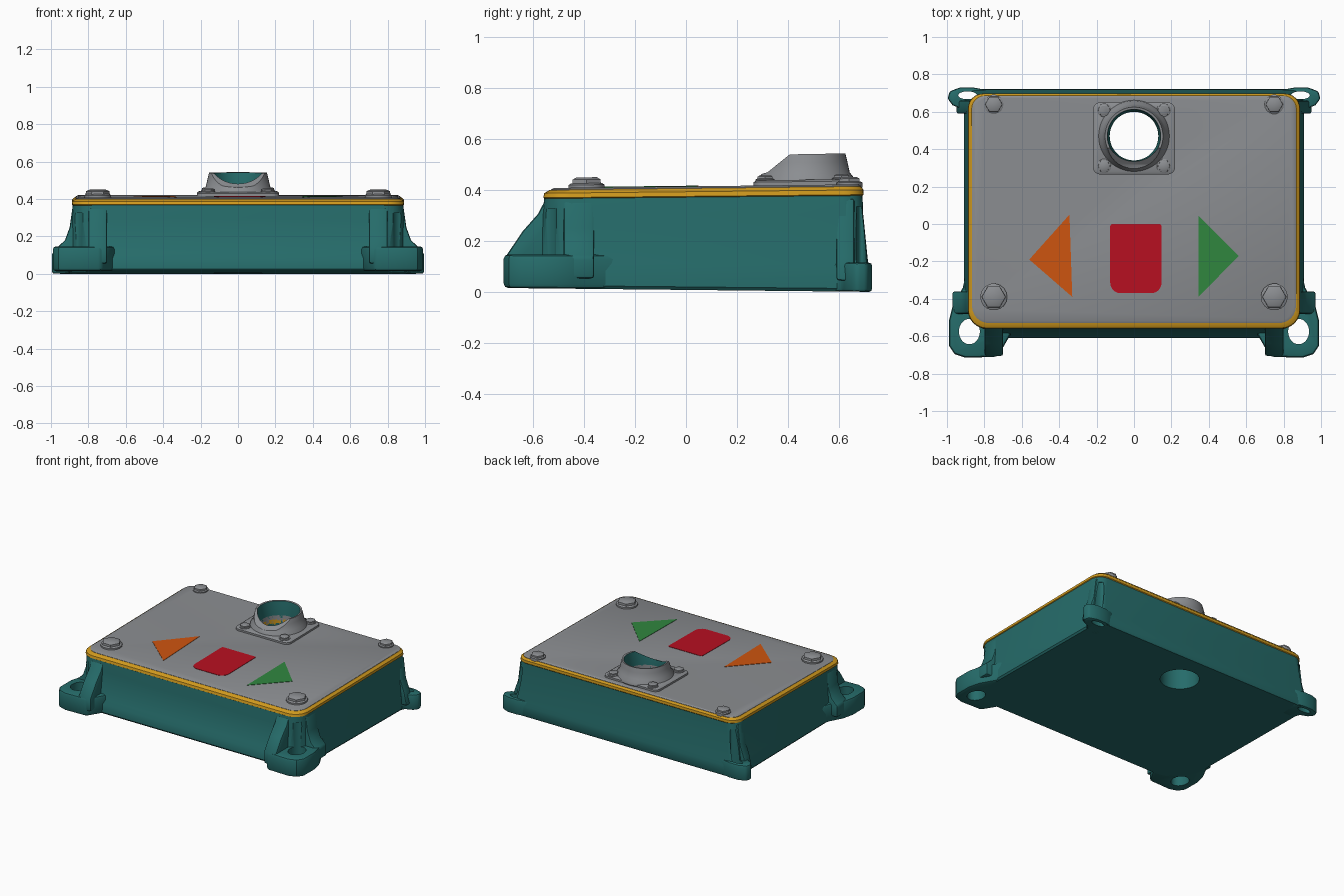
import bpy, bmesh
from math import sin, cos, pi, radians
from mathutils import Vector

cube = bpy.data.objects.get("Cube")
if cube:
    bpy.data.objects.remove(cube, do_unlink=True)


def material(name, rgb):
    m = bpy.data.materials.new(name)
    m.use_nodes = True
    m.diffuse_color = (*rgb, 1)
    bsdf = m.node_tree.nodes["Principled BSDF"]
    bsdf.inputs["Base Color"].default_value = (*rgb, 1)
    bsdf.inputs["Roughness"].default_value = 0.6
    return m


TEAL = material("teal", (0.019, 0.15, 0.145))
GREY = material("grey", (0.26, 0.27, 0.285))
YELLOW = material("amber yellow", (0.65, 0.33, 0.013))
ORANGE = material("orange", (0.62, 0.09, 0.005))
RED = material("red", (0.48, 0.005, 0.015))
GREEN = material("green", (0.03, 0.24, 0.05))
parts = []


def rect(x, y0, y1, rf, rb, cx=0, n=6):
    """Rounded rectangle outline with separate front and back corner radii."""
    pts = []
    corners = [(x, y1, rb, 0), (-x, y1, rb, 1), (-x, y0, rf, 2), (x, y0, rf, 3)]
    for px, py, r, q in corners:
        ox = px - r if px > 0 else px + r
        oy = py - r if py == y1 else py + r
        for i in range(n + 1):
            a = (q + i / n) * pi / 2
            pts.append((cx + ox + r * cos(a), oy + r * sin(a)))
    return pts


def oval(cx, cy, rx, ry=None, n=32):
    ry = ry or rx
    return [(cx + rx * cos(2 * pi * i / n), cy + ry * sin(2 * pi * i / n)) for i in range(n)]


def loft(name, sections, mat, closed=False):
    """Skin a stack of (z, outline) sections; closed joins last to first."""
    bm = bmesh.new()
    rings = [[bm.verts.new((x, y, z)) for x, y in pts] for z, pts in sections]
    pairs = list(zip(rings, rings[1:]))
    if closed:
        pairs.append((rings[-1], rings[0]))
    else:
        bm.faces.new(rings[0])
        bm.faces.new(rings[-1])
    for a, b in pairs:
        for i in range(len(a)):
            j = (i + 1) % len(a)
            bm.faces.new((a[i], a[j], b[j], b[i]))
    return finish(name, bm, mat)


def finish(name, bm, mat):
    bmesh.ops.recalc_face_normals(bm, faces=bm.faces[:])
    me = bpy.data.meshes.new(name)
    bm.to_mesh(me)
    bm.free()
    ob = bpy.data.objects.new(name, me)
    bpy.context.collection.objects.link(ob)
    if mat:
        me.materials.append(mat)
        parts.append(ob)
    return ob


def prism(name, outline, axis, lo, hi, mat):
    """Extrude an outline along x or y."""
    bm = bmesh.new()
    place = (lambda a, b, t: (t, a, b)) if axis == "x" else (lambda a, b, t: (a, t, b))
    vs = [bm.verts.new(place(a, b, lo)) for a, b in outline]
    face = bm.faces.new(vs)
    new = bmesh.ops.extrude_face_region(bm, geom=[face])["geom"]
    shift = Vector(place(0, 0, hi - lo))
    bmesh.ops.translate(bm, vec=shift, verts=[g for g in new if isinstance(g, bmesh.types.BMVert)])
    return finish(name, bm, mat)


def apply_mod(ob, kind, **settings):
    mod = ob.modifiers.new(kind.lower(), kind)
    for key, value in settings.items():
        setattr(mod, key, value)
    bpy.context.view_layer.objects.active = ob
    bpy.ops.object.modifier_apply(modifier=mod.name)


def bevel(ob, width, segments=2):
    apply_mod(ob, "BEVEL", width=width, segments=segments, limit_method="ANGLE", angle_limit=radians(40))


def cut(ob, *cutters):
    for c in cutters:
        apply_mod(ob, "BOOLEAN", operation="DIFFERENCE", solver="EXACT", object=c)


# Cutters: central bore and the four mounting holes
HOLE_Y = 0.47
bore = loft("bore_cutter", [(z, oval(0, HOLE_Y, 0.13, n=48)) for z in (-0.1, 0.6)], None)
front_holes, back_holes = {}, {}
for s in (-1, 1):
    front_holes[s] = loft("front_hole_cutter", [(z, oval(s * 0.88, -0.575, 0.056, 0.068)) for z in (-0.1, 0.33)], None)
    back_holes[s] = loft("back_hole_cutter", [(z, oval(s * 0.89, 0.688, 0.05, 0.021)) for z in (-0.1, 0.33)], None)
holes = [*front_holes.values(), *back_holes.values()]

# Tapered housing with a low skirt
body = loft("housing", [
    (0.008, rect(0.9, -0.6, 0.715, 0.22, 0.06)),
    (0.02, rect(0.91, -0.61, 0.722, 0.22, 0.06)),
    (0.08, rect(0.91, -0.608, 0.72, 0.22, 0.06)),
    (0.11, rect(0.905, -0.588, 0.715, 0.2, 0.06)),
    (0.3, rect(0.89, -0.565, 0.695, 0.12, 0.07)),
    (0.378, rect(0.882, -0.555, 0.692, 0.1, 0.08))], TEAL)
cut(body, bore, *holes)

# Mounting feet, ears and the ribs that join them to the housing
foot_shape = [(0.89, -0.22), (0.915, -0.34), (0.97, -0.44), (0.99, -0.52), (0.99, -0.65),
              (0.96, -0.695), (0.9, -0.715), (0.73, -0.71), (0.7, -0.66), (0.66, -0.59), (0.66, -0.4)]
ear_shape = [(0.8, 0.56), (0.895, 0.56), (0.92, 0.615), (0.97, 0.635), (0.997, 0.67),
             (0.985, 0.71), (0.93, 0.73), (0.86, 0.73), (0.78, 0.715)]
front_rib = [(-0.48, 0.36), (-0.555, 0.36), (-0.58, 0.31), (-0.64, 0.24), (-0.705, 0.14), (-0.705, 0.05), (-0.48, 0.05)]
side_rib = [(0.78, 0.36), (0.885, 0.36), (0.9, 0.25), (0.925, 0.18), (0.97, 0.135), (0.97, 0.05), (0.78, 0.05)]
back_rib = [(0.78, 0.36), (0.882, 0.36), (0.9, 0.22), (0.93, 0.14), (0.95, 0.05), (0.78, 0.05)]
for s, side in ((-1, "right"), (1, "left")):
    def flip(pts):
        return [(s * x, y) for x, y in pts]
    foot = loft(f"front_foot_{side}", [(z, flip(foot_shape)) for z in (0.008, 0.145)], TEAL)
    bevel(foot, 0.018)
    cut(foot, front_holes[s])
    ear = loft(f"back_ear_{side}", [(z, flip(ear_shape)) for z in (0.008, 0.118)], TEAL)
    bevel(ear, 0.012)
    cut(ear, back_holes[s])
    rib = prism(f"front_rib_{side}", front_rib, "x", s * 0.7, s * 0.8, TEAL)
    bevel(rib, 0.012)
    cut(rib, front_holes[s])
    rib = prism(f"side_rib_{side}", flip(side_rib), "y", -0.48, -0.36, TEAL)
    bevel(rib, 0.012)
    rib = prism(f"back_rib_{side}", flip(back_rib), "y", 0.59, 0.66, TEAL)
    bevel(rib, 0.01)
    cut(rib, back_holes[s])

# Gasket and lid
gasket = loft("gasket", [
    (0.368, rect(0.878, -0.55, 0.69, 0.1, 0.08)),
    (0.375, rect(0.888, -0.56, 0.697, 0.1, 0.08)),
    (0.393, rect(0.886, -0.556, 0.696, 0.1, 0.08)),
    (0.406, rect(0.868, -0.535, 0.686, 0.09, 0.07))], YELLOW)
lid = loft("lid", [
    (0.385, rect(0.866, -0.53, 0.685, 0.09, 0.07)),
    (0.408, rect(0.866, -0.53, 0.685, 0.09, 0.07)),
    (0.414, rect(0.855, -0.518, 0.676, 0.085, 0.065))], GREY)
plate = loft("socket_plate", [
    (0.40, rect(0.22, 0.265, 0.65, 0.04, 0.04)),
    (0.427, rect(0.22, 0.265, 0.65, 0.04, 0.04)),
    (0.434, rect(0.208, 0.277, 0.638, 0.035, 0.035))], GREY)
for ob in (gasket, lid, plate):
    cut(ob, bore)

# Socket collar: grey outside, teal bore, sloped front
profile = [(0.13, 0.35), (0.13, 0.44), (0.143, 0.53), (0.155, 0.532), (0.163, 0.5),
           (0.172, 0.46), (0.188, 0.44), (0.192, 0.42), (0.15, 0.35)]
collar = loft("socket_collar", [(z, oval(0, HOLE_Y, r, n=48)) for r, z in profile], GREY, closed=True)
collar.data.materials.append(TEAL)
for f in collar.data.polygons:
    out = Vector((f.center.x, f.center.y - HOLE_Y, 0))
    if f.normal.dot(out.normalized()) < -0.5:
        f.material_index = 1
slope = prism("slope_cutter", [(0.2, 0.43), (0.32, 0.465), (0.43, 0.55), (0.2, 0.7)], "x", -0.3, 0.3, None)
cut(collar, slope)


# Domed hexagonal bolts on flanges
def bolt(name, x, y, r, z, h):
    loft(name + "_flange", [(z - 0.01, oval(x, y, r, n=18)), (z + h * 0.3, oval(x, y, r, n=18)),
                            (z + h * 0.45, oval(x, y, r * 0.85, n=18))], GREY)
    loft(name, [(z, oval(x, y, r * 0.92, n=6)), (z + h * 0.8, oval(x, y, r * 0.88, n=6)),
                (z + h, oval(x, y, r * 0.65, n=6))], GREY)


for s, side in ((-1, "right"), (1, "left")):
    bolt(f"lid_bolt_front_{side}", s * 0.75, -0.39, 0.072, 0.412, 0.043)
    bolt(f"lid_bolt_back_{side}", s * 0.75, 0.64, 0.052, 0.412, 0.03)
    for y, place in ((0.31, "front"), (0.61, "back")):
        bolt(f"socket_bolt_{place}_{side}", s * 0.16, y, 0.038, 0.43, 0.023)


# Painted button marks
def mark(name, pts, mat):
    loft(name, [(0.411, pts), (0.4165, pts)], mat)


mark("orange_arrow", [(-0.56, -0.19), (-0.33, -0.39), (-0.345, 0.05)], ORANGE)
mark("green_arrow", [(0.56, -0.17), (0.345, 0.045), (0.345, -0.39)], GREEN)
mark("red_square", rect(0.137, -0.37, 0.0, 0.055, 0.012, cx=0.01), RED)

# Remove cutters, lean the lid slightly and shade
for c in [bore, slope, *holes]:
    bpy.data.objects.remove(c, do_unlink=True)
for ob in parts:
    for v in ob.data.vertices:
        v.co.z += 0.011 * v.co.y * (v.co.z / 0.2 - 1)
bpy.ops.object.select_all(action="DESELECT")
for ob in parts:
    ob.select_set(True)
bpy.context.view_layer.objects.active = body
bpy.ops.object.shade_smooth_by_angle(angle=radians(32))
